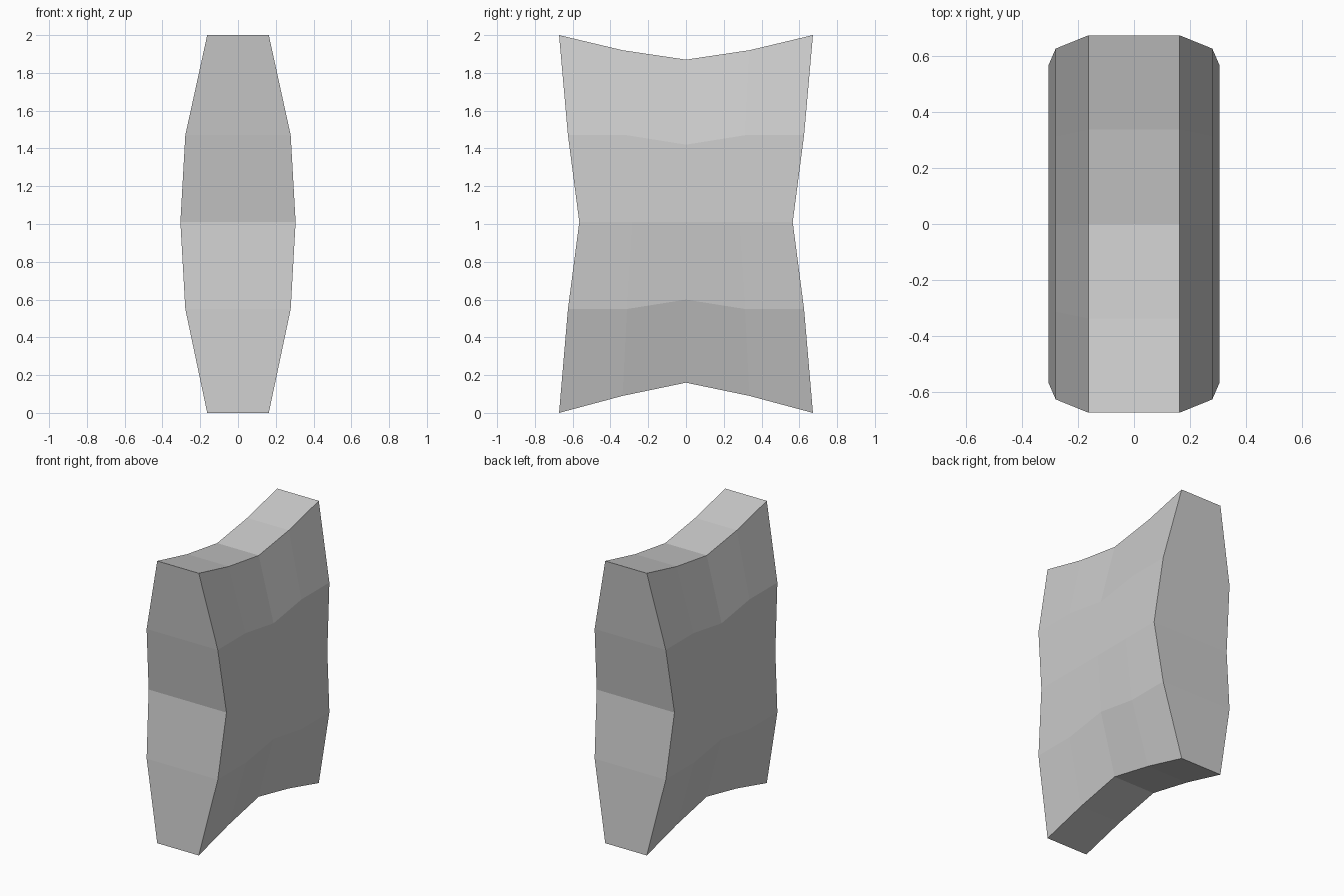
import bpy, bmesh

if "Cube" in bpy.data.objects:
    bpy.data.objects.remove(bpy.data.objects["Cube"])

# Cross-section rows from bottom to top:
# half thickness, half width, height at the edge, halfway and centre
rows = [
    (0.163, 0.672, 0.00, 0.09, 0.16),
    (0.279, 0.625, 0.55, 0.55, 0.60),
    (0.305, 0.565, 1.01, 1.01, 1.01),
    (0.279, 0.625, 1.47, 1.47, 1.42),
    (0.163, 0.672, 2.00, 1.92, 1.87),
]

bm = bmesh.new()


def side(sign):
    """One bulging broad side as a 5 x 5 grid of points."""
    return [[bm.verts.new((sign * x, k * w / 2, (centre, half, edge)[abs(k)]))
             for k in range(-2, 3)]
            for x, w, edge, half, centre in rows]


left, right = side(-1), side(1)

# Broad sides
for grid in (left, right):
    for i in range(4):
        for j in range(4):
            bm.faces.new((grid[i][j], grid[i][j + 1],
                          grid[i + 1][j + 1], grid[i + 1][j]))

# Rim strip joining the two sides
rim = ([(0, j) for j in range(4)] + [(i, 4) for i in range(4)]
       + [(4, j) for j in range(4, 0, -1)] + [(i, 0) for i in range(4, 0, -1)])
for (a, b), (c, d) in zip(rim, rim[1:] + rim[:1]):
    bm.faces.new((left[a][b], left[c][d], right[c][d], right[a][b]))

bmesh.ops.recalc_face_normals(bm, faces=bm.faces)
mesh = bpy.data.meshes.new("pinched_block")
bm.to_mesh(mesh)
bm.free()

# Plain grey material
grey = bpy.data.materials.new("light grey")
grey.diffuse_color = (0.6, 0.6, 0.6, 1)
grey.use_nodes = True
grey.node_tree.nodes["Principled BSDF"].inputs["Base Color"].default_value = grey.diffuse_color
mesh.materials.append(grey)

block = bpy.data.objects.new("pinched_block", mesh)
bpy.context.collection.objects.link(block)
